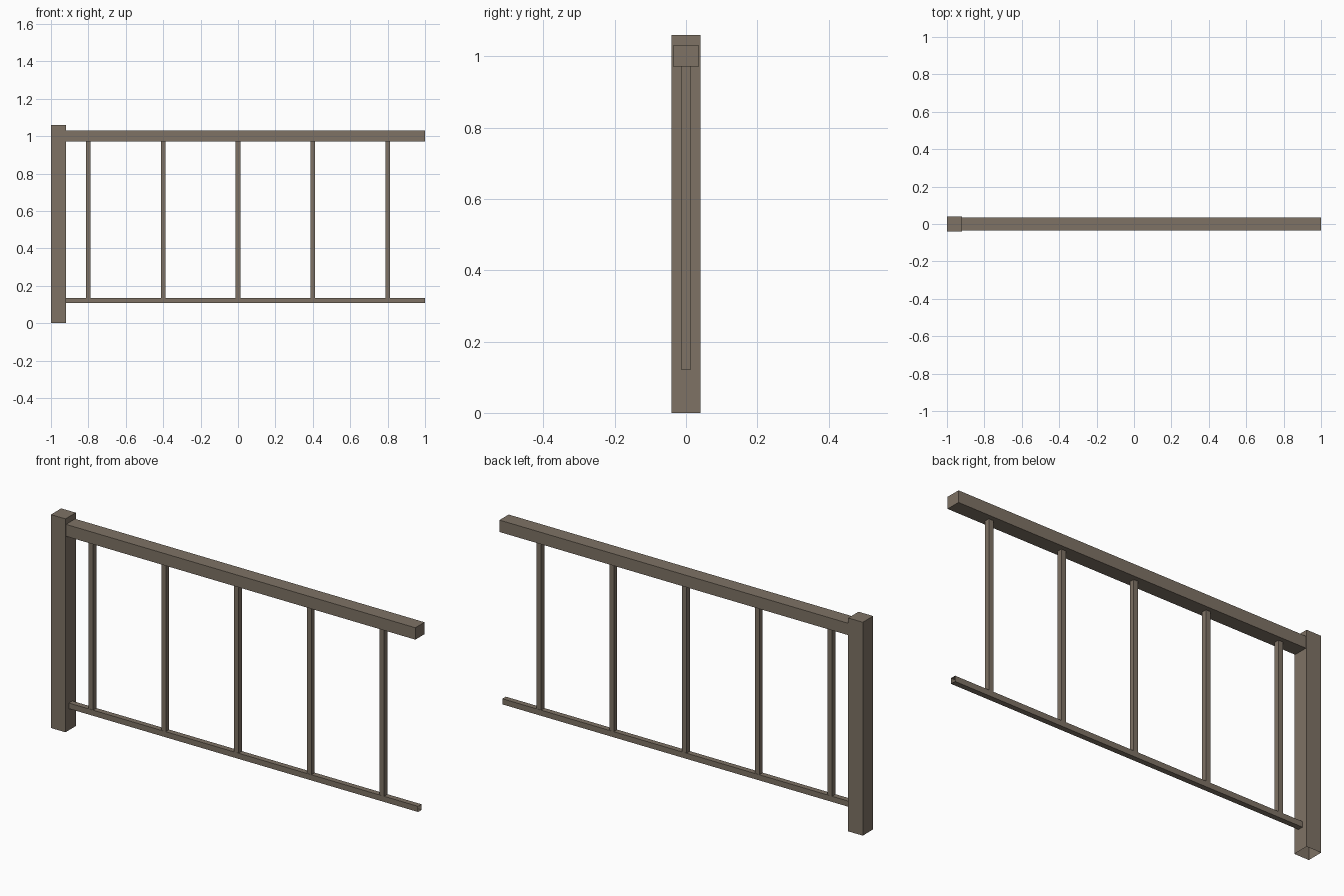
import bpy, bmesh
from mathutils import Vector

if "Cube" in bpy.data.objects:
    bpy.data.objects.remove(bpy.data.objects["Cube"])

wood = bpy.data.materials.new("weathered_wood")
wood.diffuse_color = (0.21, 0.17, 0.13, 1)
wood.use_nodes = True
wood.node_tree.nodes["Principled BSDF"].inputs["Base Color"].default_value = wood.diffuse_color


def beam(name, lo, hi, open_dirs=()):
    """Square-edged beam between two corners, leaving out faces pointing along open_dirs."""
    lo, hi = Vector(lo), Vector(hi)
    bm = bmesh.new()
    bmesh.ops.create_cube(bm, size=1)
    bm.normal_update()
    gone = [f for f in bm.faces if any(f.normal.dot(Vector(d)) > 0.9 for d in open_dirs)]
    bmesh.ops.delete(bm, geom=gone, context='FACES_ONLY')
    size, mid = hi - lo, (lo + hi) / 2
    bmesh.ops.scale(bm, vec=size, verts=bm.verts)
    mesh = bpy.data.meshes.new(name)
    bm.to_mesh(mesh)
    bm.free()
    mesh.materials.append(wood)
    obj = bpy.data.objects.new(name, mesh)
    obj.location = mid
    bpy.context.collection.objects.link(obj)
    return obj


X, Z = Vector((1, 0, 0)), Vector((0, 0, 1))

# End post, open underneath
beam("end_post", (-1, -0.0405, 0), (-0.92, 0.0405, 1.06), [-Z])

# Handrail running through the post
beam("top_rail", (-1, -0.036, 0.972), (1, 0.036, 1.031))

# Slim lower rail with open ends
beam("bottom_rail", (-1, -0.0135, 0.107), (1, 0.0135, 0.135), [X, -X])

# Evenly spaced balusters, ends sunk into both rails
R = 0.0125
for i in range(5):
    x = -0.8 + 0.4 * i
    beam(f"baluster_{i + 1}", (x - R, -R, 0.121), (x + R, R, 1.0), [Z, -Z])
